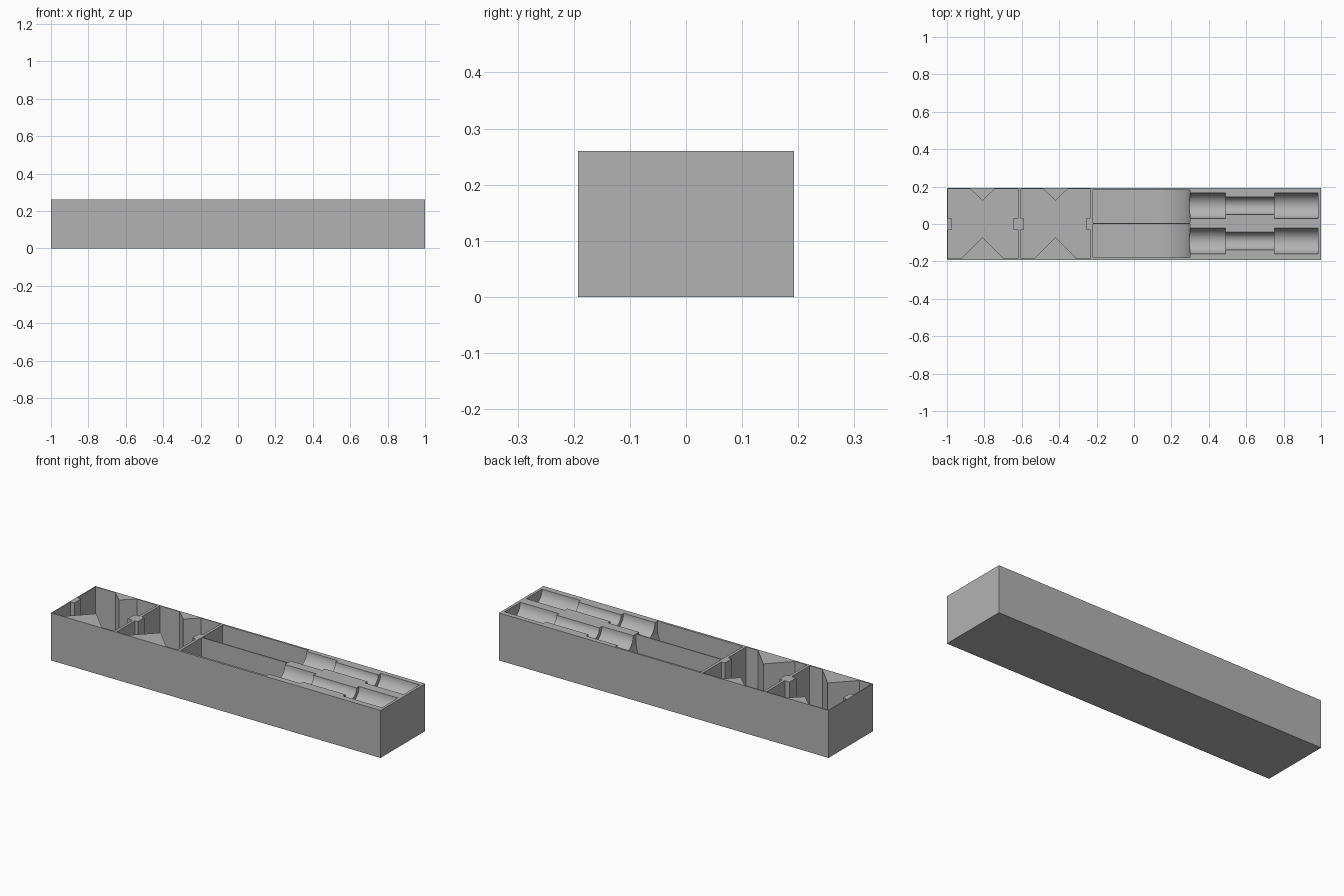
import bpy
import bmesh
import math
from mathutils import Matrix, Vector

cube = bpy.data.objects.get("Cube")
if cube:
    bpy.data.objects.remove(cube)

HEIGHT, FLOOR, OVER = 0.26, 0.012, 0.32

grey = bpy.data.materials.new("plain grey")
grey.use_nodes = True
colour = (0.45, 0.45, 0.45, 1)
grey.diffuse_color = colour
grey.node_tree.nodes["Principled BSDF"].inputs["Base Color"].default_value = colour


def make_object(name, bm):
    bmesh.ops.recalc_face_normals(bm, faces=bm.faces)
    mesh = bpy.data.meshes.new(name)
    bm.to_mesh(mesh)
    bm.free()
    mesh.materials.append(grey)
    obj = bpy.data.objects.new(name, mesh)
    bpy.context.collection.objects.link(obj)
    return obj


def prism(name, corners, travel):
    """Extrude a closed outline of 3D corners along a vector."""
    bm = bmesh.new()
    face = bm.faces.new([bm.verts.new(c) for c in corners])
    grown = bmesh.ops.extrude_face_region(bm, geom=[face])["geom"]
    moved = [v for v in grown if isinstance(v, bmesh.types.BMVert)]
    bmesh.ops.translate(bm, verts=moved, vec=Vector(travel))
    return make_object(name, bm)


def lathe_along_x(name, profile, centre_y):
    """Spin (x, radius) points round a lengthwise axis at rim height."""
    bm = bmesh.new()
    verts = [bm.verts.new((x, r, 0)) for x, r in profile]
    edges = [bm.edges.new(pair) for pair in zip(verts, verts[1:])]
    bmesh.ops.spin(bm, geom=verts + edges, axis=(1, 0, 0), cent=(0, 0, 0),
                   angle=math.tau, steps=48)
    bmesh.ops.remove_doubles(bm, verts=bm.verts, dist=0.0005)
    bmesh.ops.translate(bm, verts=bm.verts, vec=(0, centre_y, HEIGHT))
    return make_object(name, bm)


# Solid block
bm = bmesh.new()
bmesh.ops.create_cube(bm, size=1, matrix=Matrix.Translation((0, 0, HEIGHT / 2))
                      @ Matrix.Diagonal((2, 0.385, HEIGHT, 1)))
tray = make_object("storage_tray", bm)
cutters = []

# Square bays with centre posts and triangular wall ribs
for left, right, post_l, post_r, mid in ((-0.995, -0.62, -0.972, -0.648, -0.81),
                                         (-0.605, -0.235, -0.587, -0.257, -0.42)):
    front, back, post = -0.185, 0.187, 0.03
    outline = [(left, front), (mid - 0.113, front), (mid, -0.07),
               (mid + 0.113, front), (right, front),
               (right, -post), (post_r, -post), (post_r, post), (right, post),
               (right, back), (mid + 0.065, back), (mid, 0.125),
               (mid - 0.065, back), (left, back),
               (left, post), (post_l, post), (post_l, -post), (left, -post)]
    cutters.append(prism("bay_cutter", [(x, y, FLOOR) for x, y in outline],
                         (0, 0, OVER)))

# Twin long lanes with a scooped end
start, end, scoop = -0.22, 0.30, 0.22
curve = [(end - scoop + scoop * math.sin(a), FLOOR + scoop * (1 - math.cos(a)))
         for a in (math.pi / 2 * i / 20 for i in range(21))]
side = [(start, OVER), (start, FLOOR)] + curve + [(end, OVER)]
for y0, y1 in ((-0.18, 0.0), (0.006, 0.182)):
    cutters.append(prism("lane_cutter", [(x, y0, z) for x, z in side],
                         (0, y1 - y0, 0)))

# Stepped round troughs opening into the lanes
steps = [(0.295, 0), (0.295, 0.0685), (0.49, 0.0685), (0.49, 0.047),
         (0.75, 0.047), (0.75, 0.0685), (0.985, 0.0685), (0.985, 0)]
for y in (-0.091, 0.097):
    cutters.append(lathe_along_x("trough_cutter", steps, y))

# Carve the block
bpy.ops.object.select_all(action="DESELECT")
tray.select_set(True)
bpy.context.view_layer.objects.active = tray
for cutter in cutters:
    cutter.hide_render = True
    mod = tray.modifiers.new("carve", "BOOLEAN")
    mod.operation = "DIFFERENCE"
    mod.solver = "EXACT"
    mod.object = cutter
    bpy.ops.object.modifier_apply(modifier=mod.name)
    bpy.data.objects.remove(cutter)

bpy.ops.object.shade_smooth_by_angle(angle=math.radians(30))
